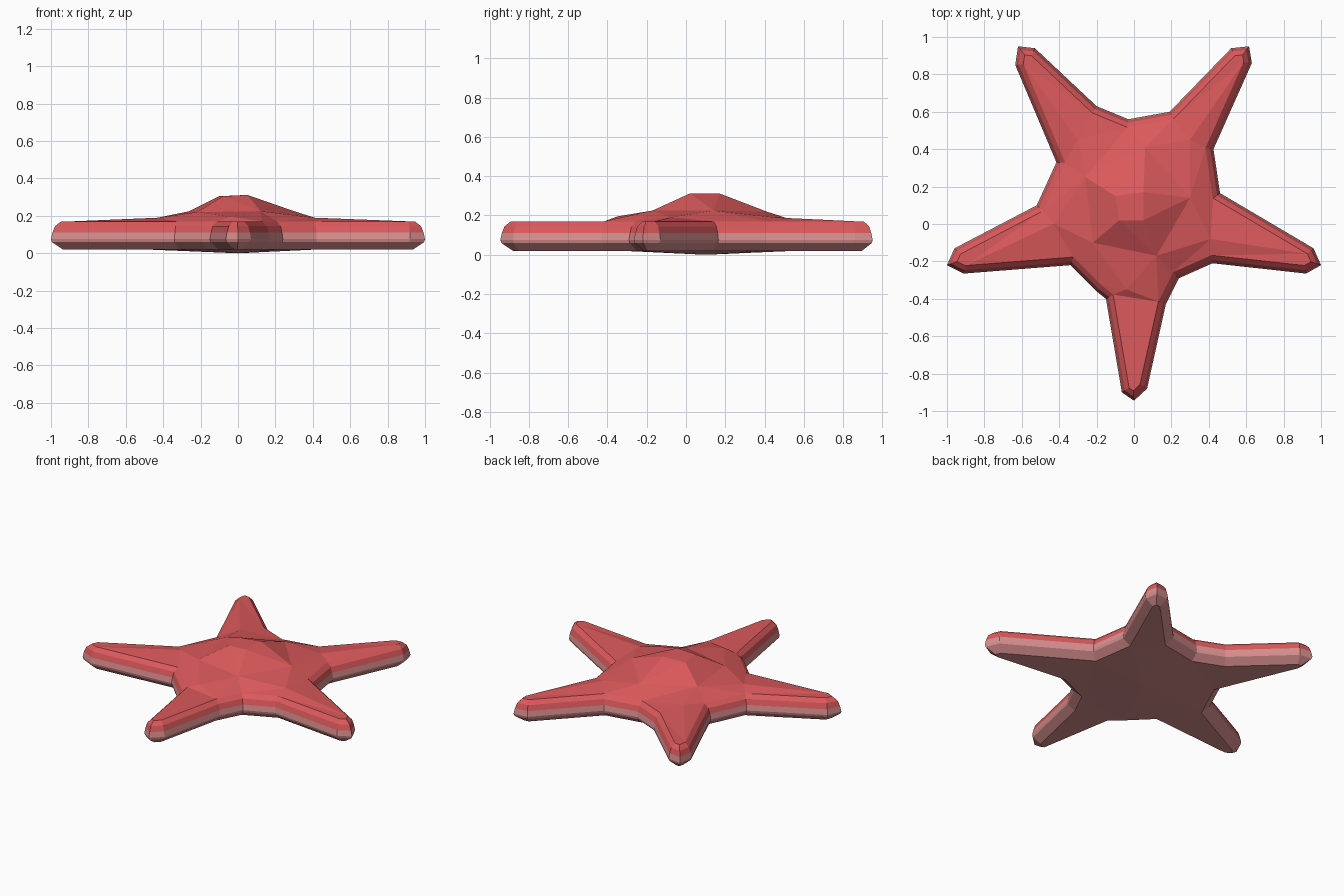
import bpy, bmesh
from mathutils import Vector
from mathutils.geometry import delaunay_2d_cdt

if "Cube" in bpy.data.objects:
    bpy.data.objects.remove(bpy.data.objects["Cube"])

# Star silhouette, counterclockwise from the front arm
outline = [Vector(p) for p in [
    (-.15, -.40), (-.065, -.9), (0, -.945), (.07, -.88), (.17, -.43), (.24, -.29),
    (.42, -.21), (.92, -.265), (1, -.22), (.96, -.13), (.46, .165),
    (.425, .4), (.63, .86), (.615, .95), (.52, .94), (.19, .6),
    (-.03, .56), (-.2, .63), (-.53, .94), (-.62, .95), (-.635, .85), (-.415, .33),
    (-.52, .1), (-.96, -.13), (-1, -.22), (-.91, -.265), (-.34, -.22), (-.2, -.36)]]
N = len(outline)

# Raised points of the back: arm bases, shoulder ring, crown
back = [(-.04, -.35, .195), (.41, -.08, .19), (.3, .45, .19), (-.3, .45, .19), (-.43, 0, .19),
        (-.22, -.1, .22), (.12, -.17, .225), (.3, .14, .225), (.06, .41, .22), (-.26, .25, .225),
        (-.1, .15, .305), (-.08, .02, .305), (.05, .02, .312), (.05, .17, .312)]
belly = [(0, .1, 0)]


def inset(d):
    """Offset the silhouette inward by d with mitred corners."""
    out = []
    for i, p in enumerate(outline):
        a = (p - outline[i - 1]).normalized()
        b = (outline[(i + 1) % N] - p).normalized()
        na, nb = Vector((-a.y, a.x)), Vector((-b.y, b.x))
        out.append(p + (na + nb) * d / (1 + na.dot(nb)))
    return out


def material(name, rgb):
    m = bpy.data.materials.new(name)
    m.diffuse_color = (*rgb, 1)
    m.use_nodes = True
    m.node_tree.nodes["Principled BSDF"].inputs["Base Color"].default_value = m.diffuse_color
    return m


bm = bmesh.new()

# Stacked rings form the sides of body and arms; below the third ring is pale
rings = []
for d, z in [(.05, .02), (.004, .06), (0, .075), (.006, .11), (.017, .145), (.042, .17)]:
    rings.append([bm.verts.new((p.x, p.y, z)) for p in inset(d)])
for level, (lo, hi) in enumerate(zip(rings, rings[1:])):
    for i in range(N):
        j = (i + 1) % N
        f = bm.faces.new((lo[i], lo[j], hi[j], hi[i]))
        f.material_index = 1 if level < 3 else 0


def cap(ring, points, mat):
    """Triangulate a ring together with its interior points."""
    vs = ring + [bm.verts.new(p) for p in points]
    edges = [(i, (i + 1) % N) for i in range(N)]
    res = delaunay_2d_cdt([v.co.xy for v in vs], edges, [], 1, 1e-5)
    for tri in res[2]:
        f = bm.faces.new([vs[res[3][k][0]] for k in tri])
        f.material_index = mat


cap(rings[-1], back, 0)
cap(rings[0], belly, 1)
bmesh.ops.recalc_face_normals(bm, faces=bm.faces)

mesh = bpy.data.meshes.new("starfish_body")
bm.to_mesh(mesh)
bm.free()
mesh.materials.append(material("coral red", (.71, .10, .105)))
mesh.materials.append(material("pale pink underside", (.68, .27, .27)))
bpy.context.collection.objects.link(bpy.data.objects.new("starfish_body", mesh))
